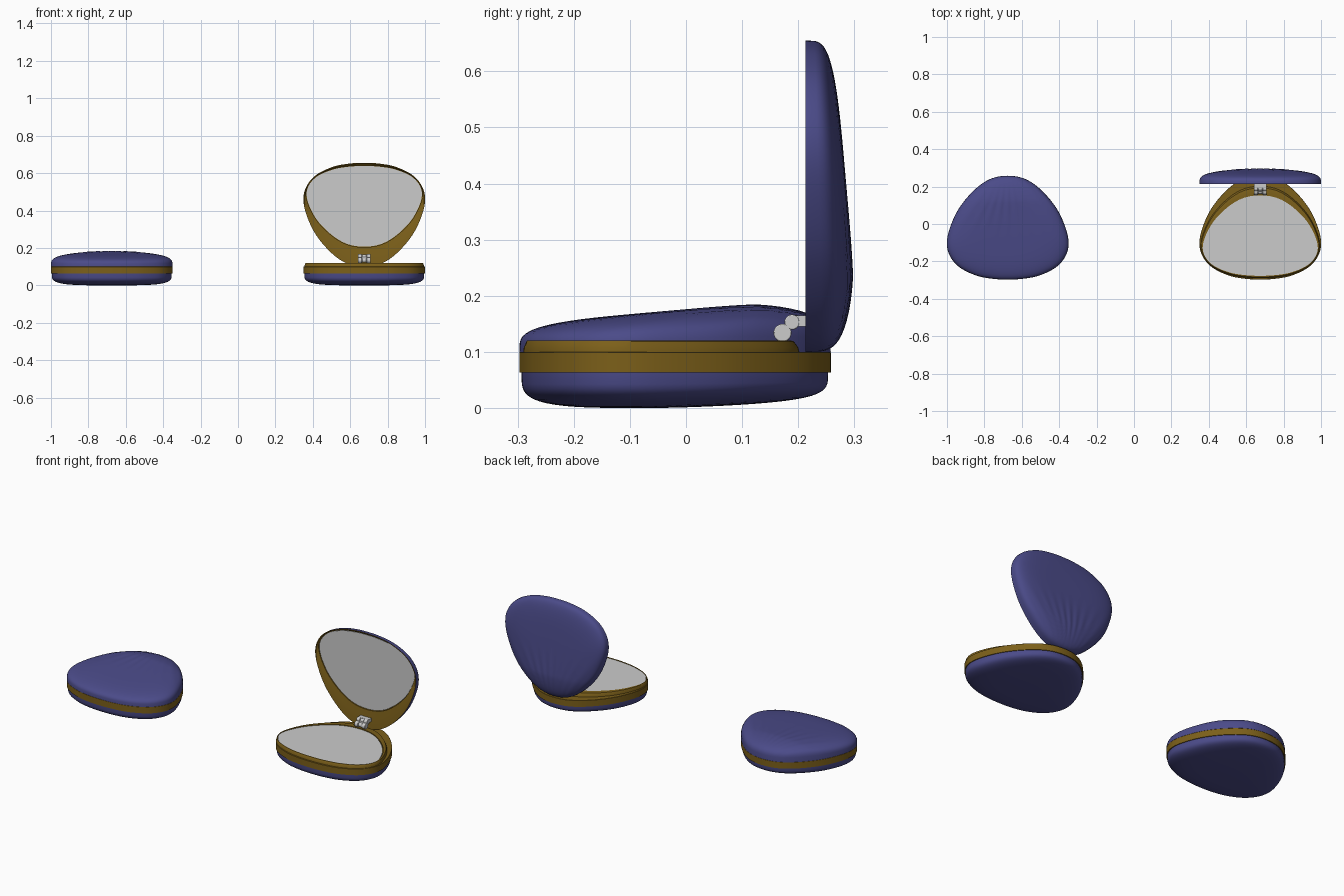
import bpy, bmesh, math
from mathutils import Vector

if "Cube" in bpy.data.objects:
    bpy.data.objects.remove(bpy.data.objects["Cube"])

FRONT, BACK, MID = -0.297, 0.258, -0.05


def material(name, rgb):
    m = bpy.data.materials.new(name)
    m.diffuse_color = (*rgb, 1)
    m.use_nodes = True
    m.node_tree.nodes["Principled BSDF"].inputs["Base Color"].default_value = m.diffuse_color
    return m


BLUE = material("navy_shell", (0.07, 0.07, 0.25))
GOLD = material("gold_trim", (0.20, 0.115, 0.01))

# Rounded-triangle plan outline: right half, mirrored and splined
half = [(0, BACK), (0.09, 0.242), (0.17, 0.19), (0.25, 0.10), (0.30, 0.005), (0.325, -0.09),
        (0.312, -0.165), (0.26, -0.23), (0.17, -0.275), (0.08, -0.293), (0, FRONT)]
ctrl = half + [(-x, y) for x, y in half[-2:0:-1]]


def spline(pts, steps=8):
    out, n = [], len(pts)
    for i in range(n):
        p0, p1, p2, p3 = (Vector(pts[(i + k - 1) % n]) for k in range(4))
        for s in range(steps):
            t = s / steps
            out.append(0.5 * (2 * p1 + (p2 - p0) * t + (2 * p0 - 5 * p1 + 4 * p2 - p3) * t * t
                              + (3 * p1 - p0 - 3 * p2 + p3) * t ** 3))
    return out[::-1]          # counter-clockwise


OUTLINE = spline(ctrl)


def ring(z, sx=1.0, y0=FRONT, y1=BACK):
    """Outline fitted to a width factor and a y range, at height z."""
    k = (y1 - y0) / (BACK - FRONT)
    return [(p.x * sx, y0 + (p.y - FRONT) * k, z) for p in OUTLINE]


def finish(ob, mat, loc, rot=0.0):
    ob.location = loc
    ob.rotation_euler.x = rot
    if mat:
        ob.data.materials.append(mat)
    bpy.ops.object.select_all(action='DESELECT')
    ob.select_set(True)
    bpy.context.view_layer.objects.active = ob
    bpy.ops.object.shade_smooth_by_angle(angle=math.radians(35))
    return ob


def loft(name, rings, mat, loc, rot=0.0, start=True, end=True):
    bm = bmesh.new()
    loops = [[bm.verts.new(c) for c in r] for r in rings]
    n = len(rings[0])
    for a, b in zip(loops, loops[1:]):
        for i in range(n):
            j = (i + 1) % n
            bm.faces.new((a[i], a[j], b[j], b[i]))
    if start:
        bm.faces.new(loops[0][::-1])
    if end:
        bm.faces.new(loops[-1])
    me = bpy.data.meshes.new(name)
    bm.to_mesh(me)
    bm.free()
    ob = bpy.data.objects.new(name, me)
    bpy.context.collection.objects.link(ob)
    return finish(ob, mat, loc, rot)


def smooth(a, b, v):
    t = min(1, max(0, (v - a) / (b - a)))
    return t * t * (3 - 2 * t)


T = [math.cos(math.radians(6 * k)) ** 0.5 for k in range(11)] + [0.65 - 0.04 * k for k in range(17)]


def dome(height, scale=1.0):
    """Superelliptic pillow over the outline; height(x, y) sets the thickness."""
    rings = []
    for t in T:
        f = max(0, 1 - t ** 4) ** 0.25
        r = []
        for p in OUTLINE:
            x, y = p.x * t * scale, MID + (p.y - MID) * t * scale
            r.append((x, y, f * height(x, y)))
        rings.append(r)
    return rings


def lid_height(x, y):
    body = 0.05 + 0.037 * min(1, (y - FRONT) / 0.42) - 0.003 * smooth(0.14, 0.26, y)
    ang = math.atan2(x, 0.36 - y)             # scallop ribs fan out from the hinge
    return body - 0.0025 * smooth(-0.08, 0.10, y) * (0.5 - 0.5 * math.cos(ang * 2 * math.pi / 0.15))


def base_height(x, y):
    return -(0.063 - 0.009 * smooth(-0.08, 0.25, y))


def cylinder(name, x, y, z, r, length):
    bpy.ops.mesh.primitive_cylinder_add(vertices=24, radius=r, depth=length,
                                        location=(x, y, z), rotation=(0, math.pi / 2, 0))
    ob = bpy.context.object
    ob.name = name
    bev = ob.modifiers.new("bevel", 'BEVEL')
    bev.width, bev.segments, bev.limit_method = 0.002, 2, 'ANGLE'
    bpy.ops.object.shade_smooth_by_angle(angle=math.radians(35))


def box(name, loc, size, tilt=0.0):
    bpy.ops.mesh.primitive_cube_add(size=1, location=loc, rotation=(tilt, 0, 0))
    ob = bpy.context.object
    ob.name = name
    ob.scale = size


def compact(tag, cx, opened):
    at = (cx, 0, 0)
    # Bottom shell
    loft(tag + "_base_shell", dome(base_height, 0.985)[::-1], BLUE, (cx, 0, 0.063), end=False)
    # Trim band with raised inner lip and pan recess
    loft(tag + "_base_band", [
        ring(0.063), ring(0.099), ring(0.10, 0.997, FRONT + 0.001, BACK - 0.001),
        ring(0.10, 0.98, -0.290, 0.202), ring(0.108, 0.978, -0.289, 0.200),
        ring(0.119, 0.966, -0.284, 0.192), ring(0.12, 0.962, -0.283, 0.188),
        ring(0.12, 0.953, -0.279, 0.157), ring(0.113, 0.953, -0.279, 0.157)], GOLD, at)
    # Powder pan
    pan = (0.945, -0.277, 0.153)
    loft(tag + "_powder_pan", [ring(0.113, *pan), ring(0.118, *pan)], None, at)
    # Lid: closed, or standing upright behind the base
    loc, rot = ((cx, 0.213, 0.10 + BACK), -math.pi / 2) if opened else ((cx, 0, 0.10), 0.0)
    loft(tag + "_lid_shell", dome(lid_height), BLUE, loc, rot, start=False)
    well = (0.955, -0.283, 0.154)
    loft(tag + "_lid_liner", [
        ring(0.02, *well), ring(0.011, *well), ring(0.007, 0.97, -0.287, 0.19),
        ring(0.0, 0.985, FRONT + 0.004, BACK - 0.006), ring(0.0)], GOLD, loc, rot, end=False)
    glass = (0.947, -0.280, 0.151)
    loft(tag + "_mirror", [ring(0.014, *glass), ring(0.02, *glass)], None, loc, rot)
    # Hinge: two knuckled barrels, link and leaf
    for i in (-1, 0, 1):
        cylinder(tag + "_hinge_lower_knuckle", cx + i * 0.0235, 0.172, 0.134,
                 0.016 if i else 0.012, 0.022)
        if opened:
            cylinder(tag + "_hinge_upper_knuckle", cx + i * 0.0235, 0.189, 0.153,
                     0.0135 if i else 0.011, 0.022)
    if opened:
        box(tag + "_hinge_link", (cx, 0.180, 0.143), (0.06, 0.02, 0.012), 0.85)
        box(tag + "_hinge_leaf", (cx, 0.204, 0.155), (0.068, 0.026, 0.02))


compact("closed", -0.675, False)
compact("open", 0.675, True)
